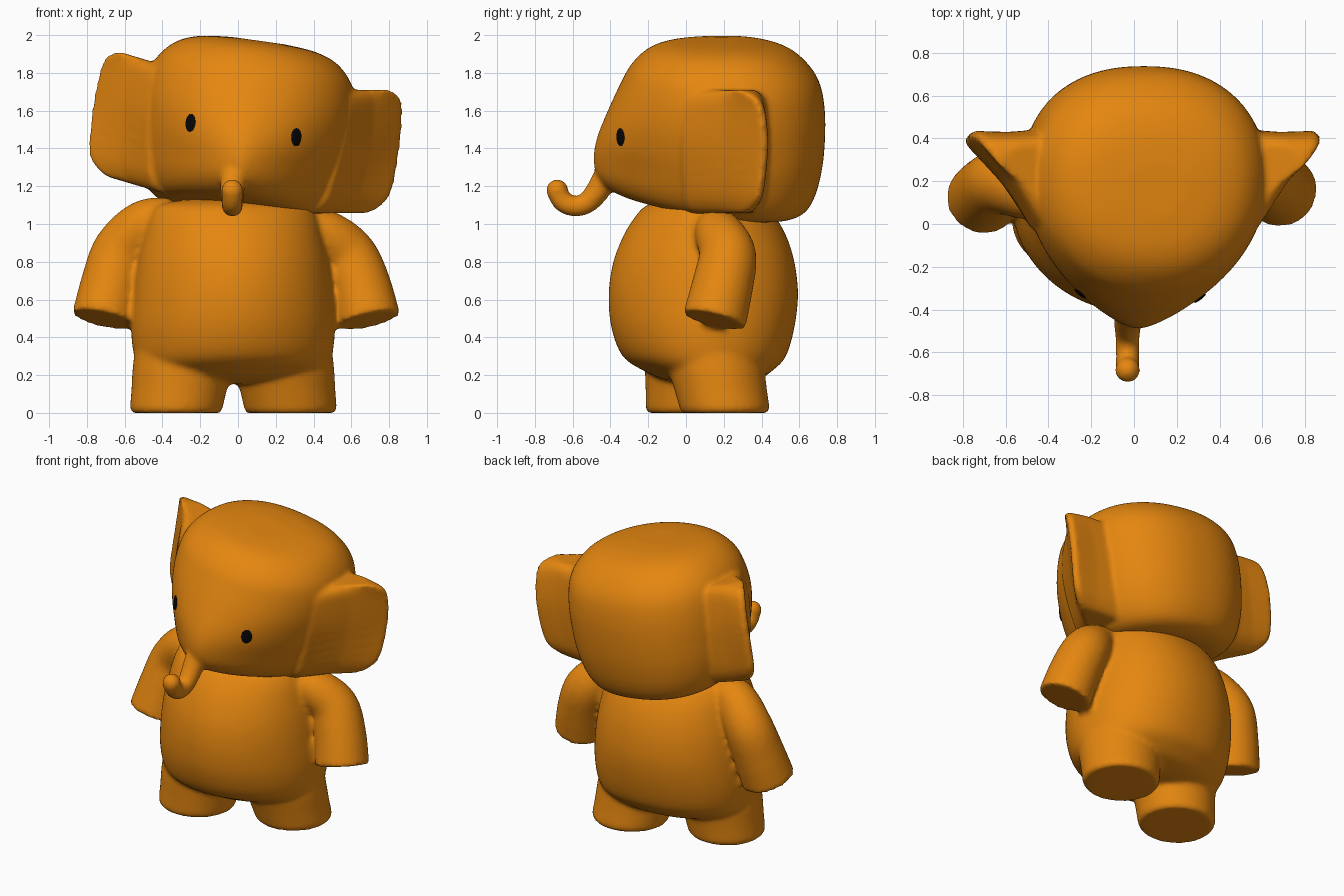
import bpy, bmesh, math
from mathutils import Vector, Matrix
from mathutils.bvhtree import BVHTree

if "Cube" in bpy.data.objects:
    bpy.data.objects.remove(bpy.data.objects["Cube"])


def material(name, rgb):
    m = bpy.data.materials.new(name)
    m.diffuse_color = (*rgb, 1)
    m.use_nodes = True
    m.node_tree.nodes["Principled BSDF"].inputs["Base Color"].default_value = m.diffuse_color
    return m


ORANGE = material("orange", (0.78, 0.24, 0.005))
BLACK = material("black", (0.002, 0.002, 0.002))


def spline(rows, steps):
    """Smoothly interpolate a list of equal-length tuples."""
    out = []
    for i in range(len(rows) - 1):
        a, b, c, d = (rows[max(0, min(len(rows) - 1, i + j))] for j in (-1, 0, 1, 2))
        for s in range(steps):
            t = s / steps
            out.append(tuple(0.5 * (2 * q + (r - p) * t + (2 * p - 5 * q + 4 * r - u) * t * t
                                    + (3 * q - p - 3 * r + u) * t ** 3)
                             for p, q, r, u in zip(a, b, c, d)))
    return out + [tuple(rows[-1])]


def select(*obs):
    bpy.ops.object.select_all(action='DESELECT')
    for ob in obs:
        ob.select_set(True)
    bpy.context.view_layer.objects.active = obs[0]


def finish(name, bm, mat, angle=50):
    me = bpy.data.meshes.new(name)
    bm.to_mesh(me)
    bm.free()
    me.materials.append(mat)
    ob = bpy.data.objects.new(name, me)
    bpy.context.collection.objects.link(ob)
    select(ob)
    bpy.ops.object.shade_smooth_by_angle(angle=math.radians(angle))
    return ob


def loft(name, rings, matrix=Matrix()):
    """Skin closed rings of points and cap both ends."""
    bm = bmesh.new()
    vr = [[bm.verts.new(matrix @ Vector(p)) for p in r] for r in rings]
    n = len(vr[0])
    for lo, hi in zip(vr, vr[1:]):
        for i in range(n):
            bm.faces.new((lo[i], lo[(i + 1) % n], hi[(i + 1) % n], hi[i]))
    bm.faces.new(vr[0][::-1])
    bm.faces.new(vr[-1])
    bmesh.ops.recalc_face_normals(bm, faces=bm.faces)
    return finish(name, bm, ORANGE)


def blend(parts, voxel, iterations):
    """Fuse overlapping parts into one skin with soft joints."""
    select(*parts)
    bpy.ops.object.join()
    ob = parts[0]
    m = ob.modifiers.new("fuse", 'REMESH')
    m.mode, m.voxel_size = 'VOXEL', voxel
    m = ob.modifiers.new("soften", 'SMOOTH')
    m.factor, m.iterations = 0.5, iterations
    for m in list(ob.modifiers):
        bpy.ops.object.modifier_apply(modifier=m.name)
    bpy.ops.object.shade_smooth_by_angle(angle=math.radians(60))
    return ob


def oval(z, rx, yf, yb, nf, nb, cy, slope=0, count=96):
    """Superellipse ring with separate front and back halves."""
    pts = []
    for i in range(count):
        a = 2 * math.pi * i / count
        c, s = math.cos(a), math.sin(a)
        n = nf if s < 0 else nb
        r = (abs(c) ** n + abs(s) ** n) ** (-1 / n)
        y = cy + r * s * ((cy - yf) if s < 0 else (yb - cy))
        pts.append((rx * r * c, y, z - slope * (y - cy)))
    return pts


def tube(name, path, steps=5, count=24):
    """Sweep circles along a path of (x, y, z, radius)."""
    pts = spline(path, steps)
    rings = []
    for i, p in enumerate(pts):
        d = Vector(pts[min(i + 1, len(pts) - 1)][:3]) - Vector(pts[max(i - 1, 0)][:3])
        d.normalize()
        u = d.cross(Vector((0.9, 0.1, 0.0)) if abs(d.x) < 0.4 else Vector((0, 1, 0))).normalized()
        v = d.cross(u)
        rings.append([Vector(p[:3]) + p[3] * (math.cos(t) * u + math.sin(t) * v)
                      for t in (2 * math.pi * k / count for k in range(count))])
    # align ring starts so the skin does not twist
    for a, b in zip(rings, rings[1:]):
        k = min(range(count), key=lambda j: (b[j] - a[0]).length)
        b[:] = b[k:] + b[:k]
    return loft(name, rings)


# Body: egg-shaped, turned a little
body_rows = [  # z, half width, front y, back y
    (0.155, 0.26, -0.10, 0.18), (0.18, 0.40, -0.22, 0.29), (0.225, 0.49, -0.32, 0.36),
    (0.30, 0.525, -0.43, 0.43), (0.45, 0.54, -0.49, 0.475), (0.62, 0.53, -0.505, 0.495),
    (0.78, 0.51, -0.485, 0.48), (0.92, 0.48, -0.435, 0.44), (1.03, 0.45, -0.37, 0.38),
    (1.10, 0.40, -0.30, 0.31), (1.13, 0.25, -0.18, 0.18)]
turn = Matrix.Translation((-0.025, 0.095, 0)) @ Matrix.Rotation(math.radians(7), 4, 'Z')
figure = [loft("body", [oval(*r, 1.9, 2.2, 0) for r in spline(body_rows, 4)], turn)]

# Legs: short stumps with flat soles, leaning inward as they meet the body
leg_rows = [(0, 0.232, 0), (0.006, 0.24, 0), (0.025, 0.245, 0), (0.12, 0.252, 0.015),
            (0.22, 0.262, 0.03), (0.34, 0.265, 0.045), (0.48, 0.21, 0.06)]
for name, x, y, side, back in (("left_leg", -0.327, 0.025, -1, 0.4), ("right_leg", 0.278, 0.205, 1, 1.4)):
    figure.append(loft(name, [[(x - side * k + px, y - side * k * back + py, pz)
                               for px, py, pz in oval(z, r, -r * 0.97, r * 0.97, 2, 2, 0)]
                              for z, r, k in leg_rows]))

# Arms: bent tubes with flat ends
figure.append(tube("right_arm", [
    (0.32, 0.15, 0.98, 0.11), (0.46, 0.175, 0.945, 0.13), (0.58, 0.22, 0.835, 0.152),
    (0.645, 0.195, 0.68, 0.162), (0.692, 0.15, 0.49, 0.17)]))
figure.append(tube("left_arm", [
    (-0.35, 0.13, 1.03, 0.11), (-0.49, 0.155, 0.995, 0.135), (-0.615, 0.195, 0.86, 0.152),
    (-0.668, 0.165, 0.69, 0.162), (-0.712, 0.115, 0.495, 0.17)]))
blend(figure, 0.016, 6)

# Head: rounded block with a pointed face, tilted to one side
tilt = Matrix.Translation((0, 0, 1.2)) @ Matrix.Rotation(math.radians(8), 4, 'Y')
head_rows = [  # z, half width, front y, back y, front roundness, slope
    (-0.13, 0.28, -0.20, 0.43, 1.8, 0.13), (-0.12, 0.39, -0.33, 0.54, 1.65, 0.13),
    (-0.08, 0.46, -0.42, 0.63, 1.55, 0.12), (0.0, 0.51, -0.475, 0.685, 1.5, 0.09),
    (0.12, 0.545, -0.49, 0.72, 1.52, 0.05), (0.25, 0.56, -0.47, 0.735, 1.68, 0.02),
    (0.40, 0.565, -0.415, 0.735, 1.88, 0), (0.54, 0.55, -0.35, 0.71, 2, 0),
    (0.64, 0.505, -0.295, 0.65, 2.1, 0), (0.72, 0.42, -0.215, 0.555, 2.1, 0),
    (0.762, 0.30, -0.115, 0.43, 2.1, 0), (0.778, 0.14, 0.03, 0.28, 2, 0)]
face = [loft("head", [oval(z, rx, yf, yb, nf, 2.3, 0.2, k)
                      for z, rx, yf, yb, nf, k in spline(head_rows, 5)], tilt)]

# Ears: wedges with a broad, slightly hollow front and a thin rim
ear_rows = [  # z, tip x, tip y, front x, front y, back y
    (-0.04, 0.70, 0.30, 0.43, 0.02, 0.36), (-0.01, 0.755, 0.335, 0.46, -0.01, 0.395),
    (0.08, 0.81, 0.375, 0.49, -0.03, 0.43), (0.32, 0.822, 0.40, 0.525, -0.04, 0.45),
    (0.50, 0.81, 0.385, 0.53, -0.02, 0.44), (0.585, 0.785, 0.345, 0.525, 0.01, 0.42),
    (0.618, 0.725, 0.27, 0.50, 0.06, 0.38)]
for name, side in (("left_ear", -1), ("right_ear", 1)):
    rings = []
    for z, tx, ty, fx, fy, by in spline(ear_rows, 4):
        pts = [(0.38, by), (0.38, fy), (fx, fy + 0.02),
               ((fx + tx) / 2 - 0.012, (fy + ty) / 2 + 0.022),
               (tx - 0.015, ty - 0.012), (tx, ty + 0.01), (tx - 0.02, ty + 0.035), (0.64, by - 0.02)]
        rings.append([(side * x, y, z - 0.15 * max(0, 0.73 - x)) for x, y in pts])
    face.append(loft(name, rings, tilt))

# Trunk: curled tube with a round tip
face.append(tube("trunk", [
    (-0.022, -0.40, 1.30, 0.065), (-0.026, -0.432, 1.235, 0.068), (-0.03, -0.475, 1.165, 0.063),
    (-0.03, -0.525, 1.112, 0.057), (-0.03, -0.585, 1.094, 0.055), (-0.03, -0.645, 1.113, 0.055),
    (-0.03, -0.68, 1.16, 0.055)]))
bm = bmesh.new()
bmesh.ops.create_uvsphere(bm, u_segments=20, v_segments=12, radius=0.059,
                          matrix=Matrix.Translation((-0.03, -0.682, 1.178)))
face.append(finish("trunk_tip", bm, ORANGE))
head = blend(face, 0.014, 6)

# Eyes: thin ovals lying on the face
tree = BVHTree.FromObject(head, bpy.context.evaluated_depsgraph_get())
for name, x, z in (("left_eye", -0.25, 1.535), ("right_eye", 0.307, 1.46)):
    hit, normal, _, _ = tree.ray_cast(Vector((x, -2, z)), Vector((0, 1, 0)))
    if normal.y > 0:
        normal = -normal
    place = Matrix.Translation(hit + normal * 0.003) @ normal.to_track_quat('Z', 'Y').to_matrix().to_4x4()
    bm = bmesh.new()
    bmesh.ops.create_uvsphere(bm, u_segments=20, v_segments=10, radius=1,
                              matrix=place @ Matrix.Diagonal((0.034, 0.048, 0.0065, 1)))
    finish(name, bm, BLACK)
